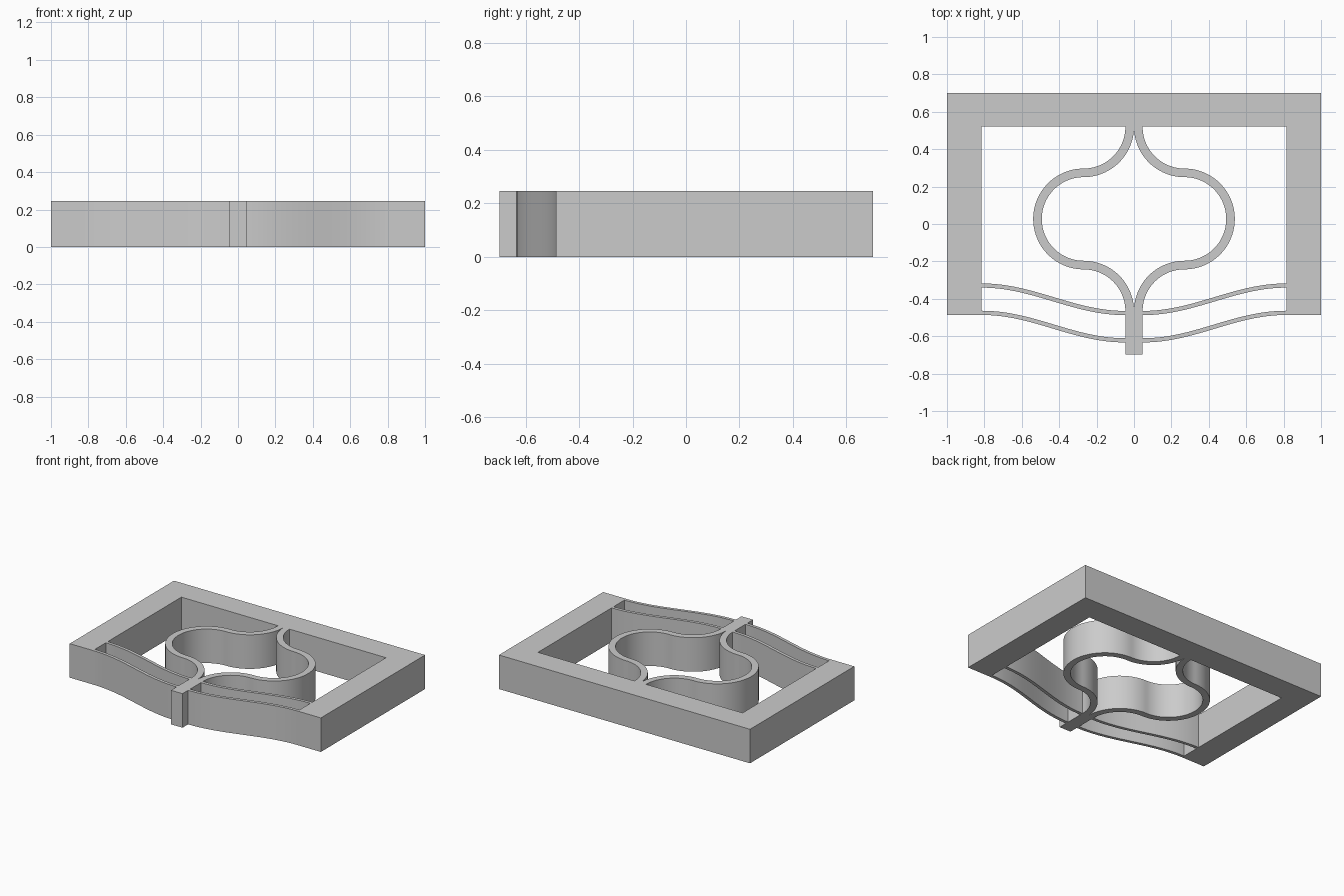
import bpy, bmesh, math

if "Cube" in bpy.data.objects:
    bpy.data.objects.remove(bpy.data.objects["Cube"])

HEIGHT = 0.245          # common extrusion height of every part
POST_HALF = 0.046       # half width of the post, also the spring thickness
INNER_X = 0.815         # inner face of the frame sides

grey = bpy.data.materials.new("matte_grey")
grey.diffuse_color = (0.6, 0.6, 0.6, 1)
grey.use_nodes = True
grey.node_tree.nodes["Principled BSDF"].inputs["Base Color"].default_value = grey.diffuse_color


def finish(name, bm):
    """Extrude the flat faces upward and make an object of them."""
    geom = bmesh.ops.extrude_face_region(bm, geom=bm.faces[:])["geom"]
    verts = [g for g in geom if isinstance(g, bmesh.types.BMVert)]
    bmesh.ops.translate(bm, vec=(0, 0, HEIGHT), verts=verts)
    bmesh.ops.recalc_face_normals(bm, faces=bm.faces[:])
    mesh = bpy.data.meshes.new(name)
    bm.to_mesh(mesh)
    bm.free()
    mesh.materials.append(grey)
    obj = bpy.data.objects.new(name, mesh)
    bpy.context.collection.objects.link(obj)
    bpy.ops.object.select_all(action='DESELECT')
    obj.select_set(True)
    bpy.context.view_layer.objects.active = obj
    bpy.ops.object.shade_smooth_by_angle(angle=math.radians(30))
    return obj


def plate(name, outline):
    bm = bmesh.new()
    bm.faces.new([bm.verts.new((x, y, 0)) for x, y in outline])
    return finish(name, bm)


def strip(name, edge_pairs, side):
    """Band between two matching edges; side = -1 mirrors it in x."""
    bm = bmesh.new()
    rows = [[bm.verts.new((side * x, y, 0)) for x, y in pair] for pair in edge_pairs]
    for (a, b), (c, d) in zip(rows, rows[1:]):
        bm.faces.new((a, b, d, c))
    return finish(name, bm)


def arc(cx, cy, radius, start, end, flip, steps=28):
    """Point pairs either side of an arc; flip keeps the band's edges in order."""
    pairs = []
    for i in range(steps + 1):
        t = math.radians(start + (end - start) * i / steps)
        pair = [(cx + r * math.cos(t), cy + r * math.sin(t))
                for r in (radius - POST_HALF / 2, radius + POST_HALF / 2)]
        pairs.append(pair[::-1] if flip else pair)
    return pairs


# U-shaped frame, open toward the front
plate("frame", [(-1, -0.486), (-1, 0.7), (1, 0.7), (1, -0.486),
                (INNER_X, -0.486), (INNER_X, 0.52), (-INNER_X, 0.52), (-INNER_X, -0.486)])

# Central push post
plate("post", [(-POST_HALF, -0.697), (POST_HALF, -0.697),
               (POST_HALF, -0.466), (-POST_HALF, -0.466)])

# Spring halves: quarter arc, half circle, quarter arc, all of one radius
R = 0.2465
CX = POST_HALF / 2 + R
CY = 0.027
spring = (arc(CX, CY + 2 * R, R, 180, 270, True)
          + arc(CX, CY, R, 90, -90, False, 56)[1:]
          + arc(CX, CY - 2 * R, R, 90, 180, True)[1:])


# Slender curved beams with level ends
def beam(y_outer, steps=40, drop=0.147, thick=0.0225):
    pairs = []
    for i in range(steps + 1):
        t = i / steps
        x = POST_HALF + (INNER_X - POST_HALF) * t
        y = y_outer - drop * (1 + math.cos(math.pi * t)) / 2
        slope = drop * math.pi / 2 * math.sin(math.pi * t) / (INNER_X - POST_HALF)
        n = math.hypot(1, slope)
        dx, dy = -slope / n * thick / 2, thick / n / 2
        pairs.append([(x + dx, y + dy), (x - dx, y - dy)])
    return pairs


for side, label in ((1, "right"), (-1, "left")):
    strip("spring_" + label, spring, side)
    strip("rear_beam_" + label, beam(-0.329), side)
    strip("front_beam_" + label, beam(-0.475), side)
